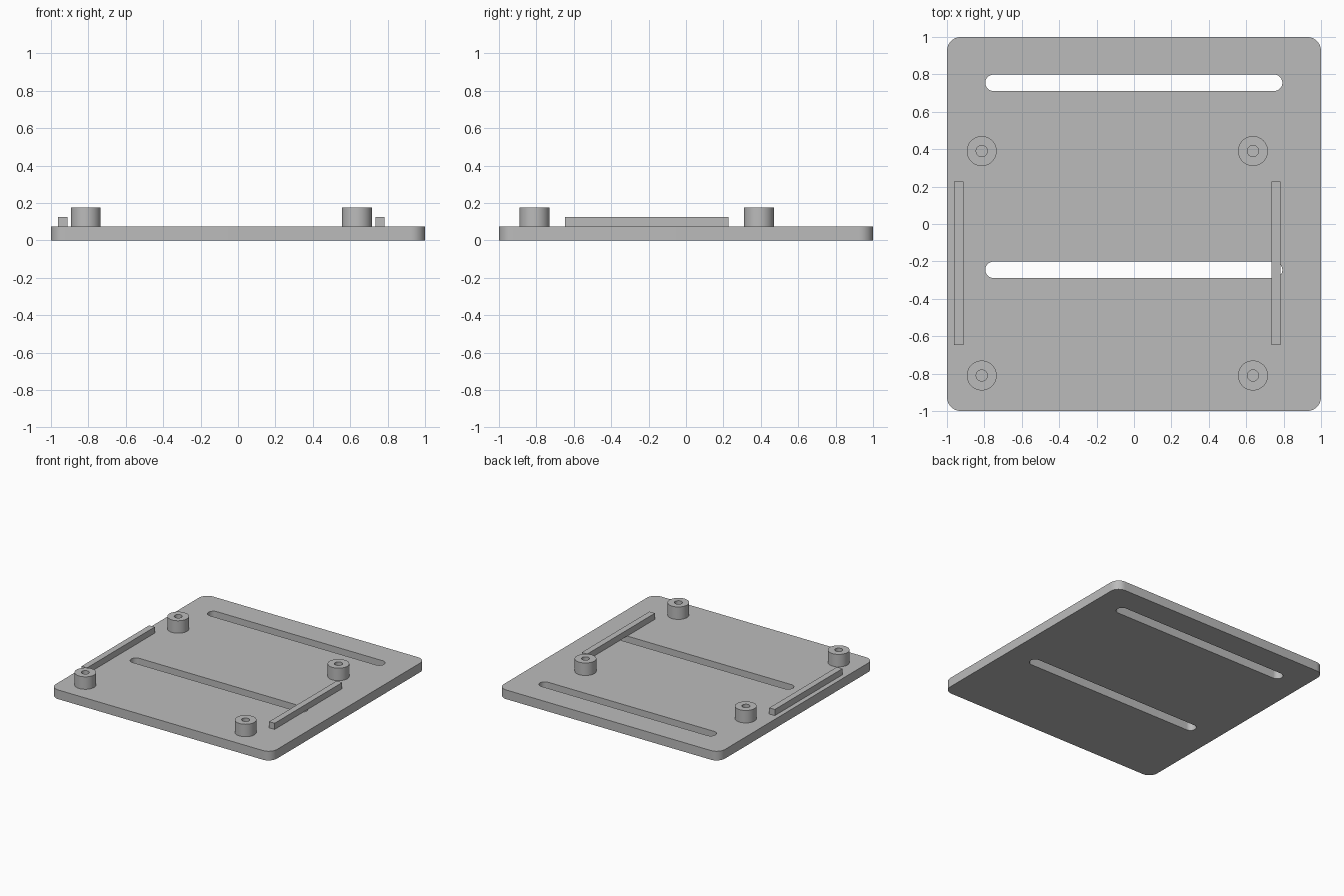
import bpy, bmesh
from math import sin, cos, pi

cube = bpy.data.objects.get("Cube")
if cube:
    bpy.data.objects.remove(cube)

PLATE_TOP = 0.075

grey = bpy.data.materials.new("light_grey")
grey.use_nodes = True
grey.diffuse_color = (0.5, 0.5, 0.5, 1)
grey.node_tree.nodes["Principled BSDF"].inputs["Base Color"].default_value = (0.5, 0.5, 0.5, 1)


def rounded_rect(x0, x1, y0, y1, r, steps=12):
    """Outline of a rectangle with rounded corners."""
    corners = [(x1 - r, y1 - r), (x0 + r, y1 - r), (x0 + r, y0 + r), (x1 - r, y0 + r)]
    pts = []
    for q, (cx, cy) in enumerate(corners):
        for i in range(steps + 1):
            a = (q + i / steps) * pi / 2
            p = (cx + r * cos(a), cy + r * sin(a))
            if not pts or abs(p[0] - pts[-1][0]) + abs(p[1] - pts[-1][1]) > 1e-4:
                pts.append(p)
    if abs(pts[0][0] - pts[-1][0]) + abs(pts[0][1] - pts[-1][1]) < 1e-4:
        pts.pop()
    return pts


def circle(cx, cy, r, n=48):
    return [(cx + r * cos(2 * pi * i / n), cy + r * sin(2 * pi * i / n)) for i in range(n)]


def extruded(name, outlines, z0, z1):
    """Solid from a closed outline, with any further outlines as holes."""
    bm = bmesh.new()
    for pts in outlines:
        vs = [bm.verts.new((x, y, z0)) for x, y in pts]
        for a, b in zip(vs, vs[1:] + vs[:1]):
            bm.edges.new((a, b))
    bmesh.ops.triangle_fill(bm, edges=bm.edges[:], use_beauty=True, normal=(0, 0, 1))
    ext = bmesh.ops.extrude_face_region(bm, geom=bm.faces[:], use_keep_orig=True)
    top = [g for g in ext["geom"] if isinstance(g, bmesh.types.BMVert)]
    bmesh.ops.translate(bm, verts=top, vec=(0, 0, z1 - z0))
    bmesh.ops.recalc_face_normals(bm, faces=bm.faces[:])
    mesh = bpy.data.meshes.new(name)
    bm.to_mesh(mesh)
    bm.free()
    mesh.materials.append(grey)
    obj = bpy.data.objects.new(name, mesh)
    bpy.context.collection.objects.link(obj)
    bpy.ops.object.select_all(action="DESELECT")
    obj.select_set(True)
    bpy.context.view_layer.objects.active = obj
    bpy.ops.object.shade_smooth_by_angle(angle=pi / 6)
    return obj


# Base plate with two long slots
slots = [rounded_rect(-0.795, 0.793, y - 0.044, y + 0.044, 0.044) for y in (0.755, -0.245)]
extruded("base_plate", [rounded_rect(-1, 1, -1, 1, 0.075)] + slots, 0, PLATE_TOP)

# Hollow mounting posts
for side, x in (("right", -0.814), ("left", 0.636)):
    for end, y in (("front", -0.81), ("back", 0.39)):
        extruded(f"mounting_post_{end}_{side}",
                 [circle(x, y, 0.08), circle(x, y, 0.03)], PLATE_TOP, 0.177)

# Side rails
for side, x in (("right", -0.937), ("left", 0.759)):
    rail = [(x - 0.025, -0.647), (x + 0.025, -0.647), (x + 0.025, 0.227), (x - 0.025, 0.227)]
    extruded(f"side_rail_{side}", [rail], PLATE_TOP, 0.125)
